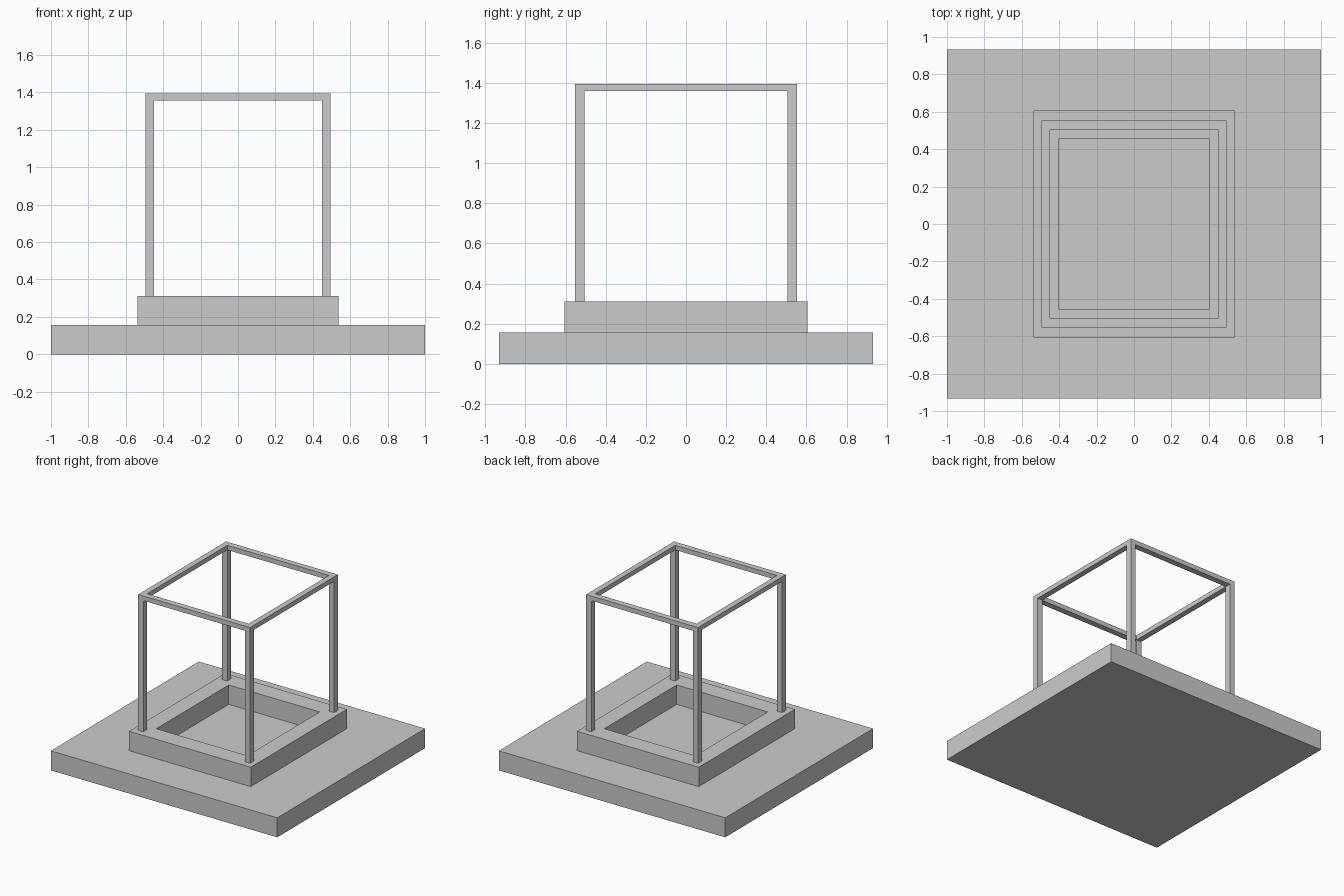
import bpy, bmesh

if "Cube" in bpy.data.objects:
    bpy.data.objects.remove(bpy.data.objects["Cube"])


def make_object(name, bm):
    bmesh.ops.recalc_face_normals(bm, faces=bm.faces)
    mesh = bpy.data.meshes.new(name)
    bm.to_mesh(mesh)
    bm.free()
    obj = bpy.data.objects.new(name, mesh)
    bpy.context.collection.objects.link(obj)
    return obj


def box(name, x0, x1, y0, y1, z0, z1):
    bm = bmesh.new()
    bmesh.ops.create_cube(bm, size=1)
    for v in bm.verts:
        v.co = (x1 if v.co.x > 0 else x0,
                y1 if v.co.y > 0 else y0,
                z1 if v.co.z > 0 else z0)
    return make_object(name, bm)


def rect_ring(name, outer, inner, z0, z1):
    """Rectangular ring; outer and inner are half sizes in x and y."""
    bm = bmesh.new()
    corners = [(-1, -1), (1, -1), (1, 1), (-1, 1)]
    loops = [[bm.verts.new((sx * h[0], sy * h[1], z)) for sx, sy in corners]
             for h, z in ((outer, z0), (outer, z1), (inner, z1), (inner, z0))]
    for k in range(4):
        a, b = loops[k], loops[(k + 1) % 4]
        for i in range(4):
            j = (i + 1) % 4
            bm.faces.new((a[i], a[j], b[j], b[i]))
    return make_object(name, bm)


BASE_TOP, CURB_TOP, FRAME_LOW, FRAME_TOP = 0.156, 0.311, 1.358, 1.395
OUT_X, OUT_Y, IN_X, IN_Y = 0.494, 0.554, 0.449, 0.506

# Ground slab
box("base_slab", -1, 1, -0.933, 0.933, 0, BASE_TOP)

# Raised curb around the open well
rect_ring("curb", (0.537, 0.606), (0.402, 0.457), BASE_TOP, CURB_TOP)

# Four corner posts
for side, sx in (("left", -1), ("right", 1)):
    for end, sy in (("front", -1), ("back", 1)):
        xs = sorted((sx * IN_X, sx * OUT_X))
        ys = sorted((sy * IN_Y, sy * OUT_Y))
        box(f"{end}_{side}_post", *xs, *ys, CURB_TOP, FRAME_LOW)

# Top frame joining the posts
rect_ring("top_frame", (OUT_X, OUT_Y), (IN_X, IN_Y), FRAME_LOW, FRAME_TOP)
